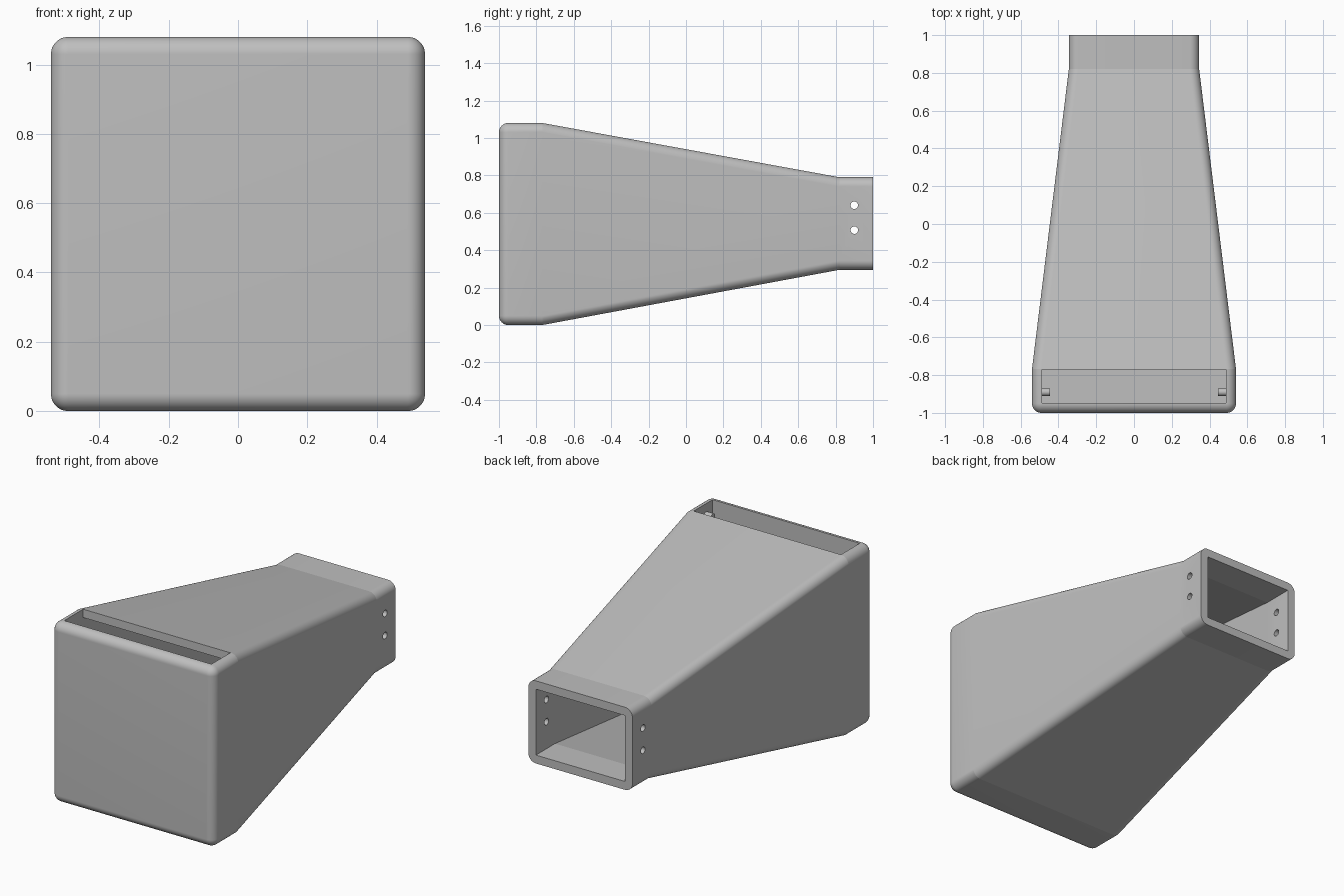
import bpy, bmesh, math
from mathutils import Matrix

if "Cube" in bpy.data.objects:
    bpy.data.objects.remove(bpy.data.objects["Cube"], do_unlink=True)

SEG = 12      # steps per rounded corner
R = 0.05      # corner radius and wall thickness

grey = bpy.data.materials.new("plain grey")
grey.use_nodes = True
grey.diffuse_color = (0.52, 0.52, 0.52, 1)
grey.node_tree.nodes["Principled BSDF"].inputs["Base Color"].default_value = (0.52, 0.52, 0.52, 1)


def make_object(name, bm):
    bmesh.ops.recalc_face_normals(bm, faces=bm.faces)
    mesh = bpy.data.meshes.new(name)
    bm.to_mesh(mesh)
    bm.free()
    mesh.materials.append(grey)
    obj = bpy.data.objects.new(name, mesh)
    bpy.context.collection.objects.link(obj)
    return obj


def section(bm, y, half_w, z0, z1, r):
    """Rounded rectangle across the duct; r = 0 gives sharp corners."""
    ring = []
    corners = [(half_w - r, z1 - r), (r - half_w, z1 - r),
               (r - half_w, z0 + r), (half_w - r, z0 + r)]
    for i, (cx, cz) in enumerate(corners):
        for k in range(SEG + 1):
            a = math.pi / 2 * (i + k / SEG)
            ring.append(bm.verts.new((cx + r * math.cos(a), y, cz + r * math.sin(a))))
    return ring


def add_x_cylinder(bm, x, y, z, radius, length):
    place = Matrix.Translation((x, y, z)) @ Matrix.Rotation(math.pi / 2, 4, 'Y')
    bmesh.ops.create_cone(bm, cap_ends=True, segments=24, radius1=radius,
                          radius2=radius, depth=length, matrix=place)


def activate(obj):
    bpy.ops.object.select_all(action='DESELECT')
    obj.select_set(True)
    bpy.context.view_layer.objects.active = obj


# Duct shell: rounded closed front, tapered body, straight neck, then back inside
# Stations: y, half width, bottom, top
stations = [(-0.768, 0.54, 0.0, 1.08), (0.82, 0.345, 0.295, 0.79), (1.0, 0.345, 0.295, 0.79)]
bm = bmesh.new()
rings = []
for k in range(SEG + 1):
    a = math.pi / 2 * k / SEG
    inset = R * (1 - math.sin(a))
    rings.append(section(bm, -1 + R * (1 - math.cos(a)), 0.54 - inset,
                         inset, 1.08 - inset, R - inset))
for y, w, z0, z1 in stations:
    rings.append(section(bm, y, w, z0, z1, R))
for y, w, z0, z1 in reversed(stations):
    rings.append(section(bm, y, w - R, z0 + R, z1 - R, 0))
rings.append(section(bm, -1 + R, 0.54 - R, R, 1.08 - R, 0))
n = len(rings[0])
for a, b in zip(rings, rings[1:]):
    for i in range(n):
        j = (i + 1) % n
        bm.faces.new((a[i], a[j], b[j], b[i]))
bm.faces.new(rings[0])
bm.faces.new(rings[-1])
bmesh.ops.remove_doubles(bm, verts=bm.verts, dist=1e-5)
shell = make_object("duct_shell", bm)

# Cutters: slot in the top wall, and two screw holes through both neck sides
bm = bmesh.new()
bmesh.ops.create_cube(bm, size=1, matrix=Matrix.Translation((0, -0.859, 1.1))
                      @ Matrix.Diagonal((0.976, 0.178, 0.2, 1)))
slot_cutter = make_object("slot_cutter", bm)
bm = bmesh.new()
for z in (0.507, 0.64):
    add_x_cylinder(bm, 0, 0.90, z, 0.02, 1.2)
hole_cutter = make_object("hole_cutter", bm)

activate(shell)
for cutter in (slot_cutter, hole_cutter):
    cutter.hide_render = True
    mod = shell.modifiers.new(cutter.name, 'BOOLEAN')
    mod.operation = 'DIFFERENCE'
    mod.solver = 'EXACT'
    mod.object = cutter
    bpy.ops.object.modifier_apply(modifier=mod.name)
    bpy.data.objects.remove(cutter, do_unlink=True)
bpy.ops.object.shade_smooth_by_angle(angle=math.radians(8.5))

# Small pegs on the inner side walls, just under the slot
for name, side in (("left_peg", 1), ("right_peg", -1)):
    bm = bmesh.new()
    add_x_cylinder(bm, side * 0.472, -0.89, 1.01, 0.02, 0.056)
    activate(make_object(name, bm))
    bpy.ops.object.shade_smooth_by_angle(angle=math.radians(30))
